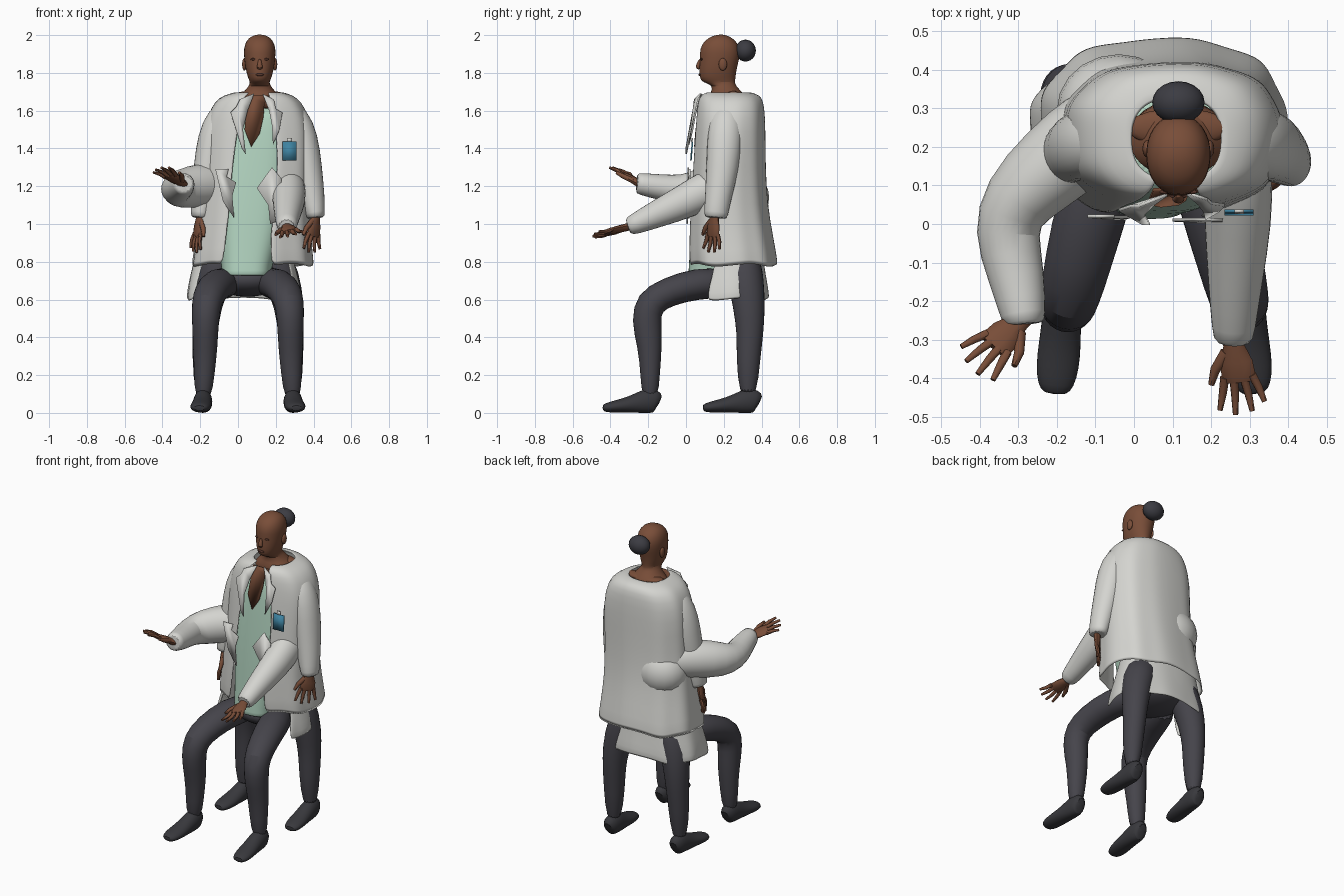
import bpy, bmesh, math
from mathutils import Vector

def mat(name, *c):
    m = bpy.data.materials.new(name)
    m.diffuse_color = (*c, 1)
    return m

COAT = mat("coat white", .66, .66, .63)
SKIN = mat("brown skin", .19, .075, .04)
SHIRT = mat("mint shirt", .45, .66, .53)
TROUSER = mat("charcoal trousers", .06, .058, .07)
SHOE = mat("dark shoes", .04, .04, .046)
HAIR = mat("dark hair", .045, .045, .055)
BADGE = mat("badge blue", .05, .23, .36)
DARK = mat("dark features", .09, .036, .024)

def finish(name, bm, m, sub=0, thick=0):
    bmesh.ops.recalc_face_normals(bm, faces=bm.faces)
    me = bpy.data.meshes.new(name)
    bm.to_mesh(me)
    bm.free()
    me.materials.append(m)
    me.shade_smooth()
    me.set_sharp_from_angle(angle=math.radians(45))
    ob = bpy.data.objects.new(name, me)
    bpy.context.collection.objects.link(ob)
    if thick:
        s = ob.modifiers.new("cloth", 'SOLIDIFY')
        s.thickness = thick
        s.offset = -1
    if sub:
        s = ob.modifiers.new("smooth", 'SUBSURF')
        s.levels = s.render_levels = sub
    return ob

def skin_rings(bm, rings, closed=True, caps=True):
    rv = [[bm.verts.new(p) for p in r] for r in rings]
    n = len(rv[0])
    for a, b in zip(rv, rv[1:]):
        for i in range(n if closed else n - 1):
            j = (i + 1) % n
            bm.faces.new((a[i], a[j], b[j], b[i]))
    if caps:
        bm.faces.new(rv[0])
        bm.faces.new(rv[-1])

def tube(bm, pts, side=(1, 0, 0), n=14):
    """Tapered elliptical tube: points are x, y, z, side radius, other radius."""
    P = [Vector(p[:3]) for p in pts]
    rings = []
    for i, p in enumerate(pts):
        t = (P[min(i + 1, len(P) - 1)] - P[max(i - 1, 0)]).normalized()
        u = Vector(side)
        u = (u - u.dot(t) * t).normalized()
        v = t.cross(u)
        ring = [P[i] + u * p[3] * math.cos(a) + v * p[4] * math.sin(a)
                for a in (2 * math.pi * k / n for k in range(n))]
        rings.append([(q.x, q.y, max(q.z, 0)) for q in ring])
    skin_rings(bm, rings)

def limb(name, pts, m, sub=1):
    bm = bmesh.new()
    tube(bm, pts)
    return finish(name, bm, m, sub)

def body(name, secs, m, power=.8, n=32, wave=0, thick=0, sub=1):
    """Horizontal sections: z, centre x, front y, back y, half width, [opening left x, right x]."""
    is_open = len(secs[0]) > 5
    rings = []
    for k, s in enumerate(secs):
        z, cx, yf, yb, rx = s[:5]
        a0, a1 = 0, 2 * math.pi
        if is_open:
            ang = lambda x: math.acos(math.copysign(min(abs((x - cx) / rx), 1) ** (1 / power), x - cx))
            a0, a1 = -ang(s[6]), 2 * math.pi - ang(s[5])
        ring = []
        for i in range(n):
            a = a0 + (a1 - a0) * i / (n - 1 if is_open else n)
            c, d = math.cos(a), math.sin(a)
            w = 1 + wave * math.sin(9 * a + 1) * k / len(secs)
            ring.append((cx + rx * w * math.copysign(abs(c) ** power, c),
                         (yf + yb) / 2 + (yb - yf) / 2 * w * math.copysign(abs(d) ** power, d),
                         z + wave * .4 * math.sin(5 * a) * k / len(secs)))
        rings.append(ring)
    bm = bmesh.new()
    skin_rings(bm, rings, not is_open, not is_open)
    return finish(name, bm, m, sub, thick)

def ball(name, loc, rad, m):
    bm = bmesh.new()
    bmesh.ops.create_uvsphere(bm, u_segments=20, v_segments=12, radius=1)
    for v in bm.verts:
        v.co = Vector([l + c * r for l, c, r in zip(loc, v.co, rad)])
    return finish(name, bm, m)

def plate(name, pts, m, thick=.008):
    bm = bmesh.new()
    bm.faces.new([bm.verts.new(p) for p in pts])
    return finish(name, bm, m, 0, thick)

def hand(name, wrist, fwd, thumb, size=1.08):
    f, w = Vector(fwd).normalized() * size, Vector(wrist)
    s = Vector(thumb)
    s = (s - s.dot(f) * f / f.length_squared).normalized() * size
    nrm = f.cross(s)
    bm = bmesh.new()
    tube(bm, [(*(w + f * d), a, b) for d, a, b in
              [(-.03, .026, .021), (.01, .028, .02), (.05, .043, .018), (.085, .045, .015), (.1, .038, .011)]], s, 10)
    for off, ln in [(.034, .08), (.012, .095), (-.011, .09), (-.033, .07)]:
        b = w + f * .085 + s * off
        d = f + s * off * 9
        tube(bm, [(*b, .012, .012), (*(b + d * ln * .5 + nrm * .005), .0105, .0105),
                  (*(b + d * ln), .007, .007)], s, 8)
    b = w + f * .025 + s * .02
    tube(bm, [(*b, .017, .015), (*(b + f * .04 + s * .035), .013, .013),
              (*(b + f * .075 + s * .05), .008, .008)], s, 8)
    return finish(name, bm, SKIN)

def flip(pts, c):
    return [(2 * c - p[0], *p[1:]) for p in pts]

# Head and neck
CX = .115
body("head", [(z, CX, a, b, r) for z, a, b, r in [
    (1.60, .12, .33, .13), (1.665, .12, .32, .135), (1.695, .13, .30, .085), (1.735, .145, .262, .056),
    (1.75, .085, .26, .05), (1.775, .07, .262, .064), (1.83, .07, .27, .077), (1.88, .074, .285, .083),
    (1.93, .072, .287, .086), (1.975, .10, .262, .07), (1.995, .14, .225, .042), (2.003, .17, .2, .015)]],
    SKIN, power=.95, n=24)
ball("neck_base", (CX, .25, 1.685), (.135, .05, .022), SKIN)
limb("nose", [(CX, .077, 1.875, .008, .006), (CX, .066, 1.845, .012, .012),
              (CX, .062, 1.83, .018, .012), (CX, .072, 1.82, .012, .008)], SKIN)
ball("lips", (CX, .073, 1.79), (.022, .008, .007), DARK)
for sx, tag in ((-1, "right"), (1, "left")):
    ball("ear_" + tag, (CX + sx * .081, .195, 1.845), (.012, .022, .033), SKIN)
    ball("eye_" + tag, (CX + sx * .034, .083, 1.872), (.015, .006, .006), DARK)
ball("hair_bun", (CX, .315, 1.918), (.068, .055, .058), HAIR)

# Shirt, chest and standing coat
body("shirt", [(1.62, .11, .095, .34, .12), (1.58, .11, .075, .36, .16), (1.4, .1, .055, .38, .2), (1.1, .08, .03, .38, .19),
               (.9, .06, .022, .38, .16), (.77, .045, .014, .34, .134), (.73, .045, .012, .3, .13),
               (.725, .045, .014, .3, .126)], SHIRT, power=.7)
plate("chest_skin", [(.05, .085, 1.68), (.18, .085, 1.68), (.14, .075, 1.64), (.135, .06, 1.57),
                     (.115, .048, 1.48), (.07, .043, 1.41), (.035, .05, 1.5)], SKIN)
body("coat", [(1.70, .11, .115, .325, .115, .06, .16), (1.69, .11, .085, .37, .155, .05, .16),
              (1.67, .105, .065, .4, .205, .03, .17),
              (1.62, .105, .055, .415, .25, .02, .18), (1.5, .105, .045, .42, .285, 0, .2),
              (1.3, .1, .03, .42, .28, -.03, .21), (1.1, .09, .02, .43, .29, -.04, .19),
              (.95, .08, .015, .455, .3, -.06, .17), (.775, .075, .015, .487, .325, -.075, .17)],
     COAT, wave=.022, n=44, thick=.01)

# Lapels, collar points and lower coat edges
for name, pts in {
    "lapel_right": [(-.04, .04, 1.59), (-.01, .05, 1.62), (.01, .05, 1.66), (.085, .08, 1.69), (.05, .055, 1.6),
                    (.025, .03, 1.5), (.04, .005, 1.37), (.02, .005, 1.4)],
    "lapel_left": [(.13, .08, 1.69), (.19, .06, 1.66), (.2, .05, 1.61), (.235, .045, 1.59), (.22, .03, 1.5),
                   (.185, .01, 1.42), (.18, .03, 1.52), (.165, .05, 1.6)],
    "inner_lapel_right": [(-.12, .016, 1.29), (-.05, .016, 1.29), (-.06, .014, 1.25), (-.01, .014, 1.22),
                          (-.03, .012, 1.15), (-.02, .01, 1.03), (-.08, .012, 1.12)],
    "inner_lapel_left": [(.1, .014, 1.19), (.15, .016, 1.26), (.18, .016, 1.3), (.23, .014, 1.24), (.22, .01, 1.02),
                         (.17, .01, 1.0), (.16, .012, 1.1)]}.items():
    plate(name, pts, COAT)

# Name badge and clip
plate("badge", [(.235, .03, 1.335), (.31, .03, 1.335), (.31, .038, 1.435), (.235, .038, 1.435)], BADGE)
plate("badge_clip", [(.26, .034, 1.435), (.285, .034, 1.435), (.285, .038, 1.455), (.26, .038, 1.455)], COAT)

# Hanging arms
arm = [(.24, .225, 1.625, .055, .06), (.305, .215, 1.57, .075, .09), (.348, .205, 1.46, .08, .095),
       (.367, .195, 1.3, .08, .09), (.392, .17, 1.14, .07, .072), (.41, .158, 1.045, .052, .064),
       (.411, .157, 1.03, .048, .06)]
limb("hanging_sleeve_left", arm, COAT)
limb("hanging_sleeve_right", flip(arm, .105), COAT)
hand("hanging_hand_left", (.41, .15, 1.04), (-.1, -.08, -1), (-.7, -.7, 0))
hand("hanging_hand_right", (-.20, .15, 1.04), (-.15, -.08, -1), (.4, -.8, 0))

# Reaching arms
ball("inner_coat_bulge", (-.04, .295, 1.14), (.16, .145, .15), COAT)
limb("reaching_sleeve_right", [(-.03, .31, 1.2, .08, .1), (-.09, .25, 1.21, .12, .12), (-.2, .16, 1.205, .115, .12),
                               (-.31, .06, 1.185, .098, .108), (-.335, -.02, 1.18, .088, .08),
                               (-.303, -.14, 1.195, .075, .07), (-.285, -.25, 1.215, .058, .058),
                               (-.284, -.262, 1.215, .052, .053)], COAT)
hand("reaching_hand_right", (-.295, -.25, 1.215), (-.13, -.125, .08), (1, -.6, .1))
limb("reaching_sleeve_left", [(.25, .26, 1.24, .08, .1), (.27, .14, 1.2, .095, .105), (.27, 0, 1.12, .09, .095),
                              (.262, -.15, 1.055, .073, .075), (.258, -.28, .995, .057, .055),
                              (.257, -.312, .985, .05, .046)], COAT)
hand("reaching_hand_left", (.257, -.305, .985), (.03, -.19, -.045), (-1, 0, -.2))

# Lower coat skirt
body("lower_skirt", [(.92, .03, .1, .40, .24, -.15, .24), (.76, .03, .07, .415, .275, -.2, .28),
                     (.68, .03, .045, .43, .295, -.22, .29), (.6, .03, .03, .44, .305, -.24, .30)],
     COAT, power=.78, wave=.025, n=40, thick=.01)

# Hips and two pairs of legs
ball("hips", (.05, .22, .705), (.19, .18, .09), TROUSER)
ball("standing_hips", (.05, .29, .8), (.18, .1, .13), TROUSER)
bent = [(-.05, .22, .685, .09, .085), (-.105, .06, .688, .098, .085), (-.145, -.1, .64, .09, .08),
        (-.168, -.195, .585, .08, .085), (-.173, -.212, .49, .073, .083), (-.173, -.19, .35, .067, .066),
        (-.178, -.19, .2, .055, .052), (-.185, -.19, .07, .045, .045)]
straight = [(-.06, .29, .85, .1, .1), (-.13, .315, .72, .1, .1), (-.168, .335, .56, .08, .087),
            (-.175, .34, .42, .068, .072), (-.18, .33, .3, .064, .066), (-.185, .328, .07, .045, .048)]
shoe = [(-.185, -.142, .05, .03, .045), (-.185, -.158, .062, .046, .066), (-.185, -.21, .062, .052, .068),
        (-.188, -.25, .052, .052, .058), (-.192, -.31, .042, .056, .042), (-.198, -.37, .034, .058, .034),
        (-.203, -.42, .028, .048, .026), (-.205, -.442, .025, .03, .016)]
for pts, name, dy in ((bent, "bent", 0), (straight, "straight", .53)):
    foot = [(x, y + dy, *r) for x, y, *r in shoe]
    for tag, op in (("right", lambda p: p), ("left", lambda p: flip(p, .0525))):
        limb(f"{name}_leg_{tag}", op(pts), TROUSER)
        limb(f"{name}_shoe_{tag}", op(foot), SHOE)
